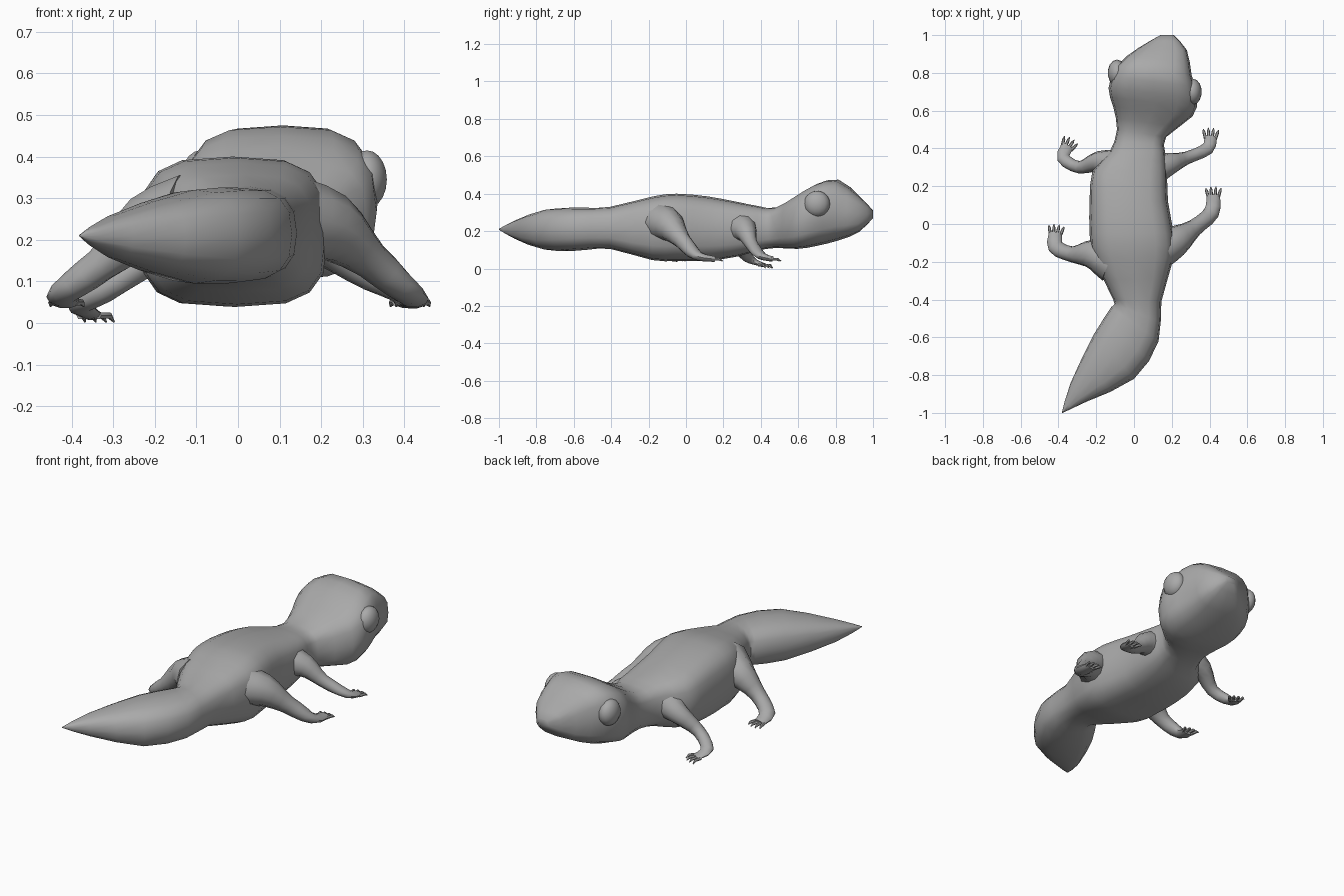
import bpy, bmesh, math
from mathutils import Vector, Matrix

cube = bpy.data.objects.get("Cube")
if cube:
    bpy.data.objects.remove(cube, do_unlink=True)

shade = 0.4
grey = bpy.data.materials.new("plain grey")
grey.use_nodes = True
grey.diffuse_color = (shade, shade, shade, 1)
grey.node_tree.nodes["Principled BSDF"].inputs["Base Color"].default_value = grey.diffuse_color


def finish(bm, name, angle=50):
    """Turn a bmesh into a named, coloured, smooth-shaded object."""
    bmesh.ops.recalc_face_normals(bm, faces=bm.faces)
    mesh = bpy.data.meshes.new(name)
    bm.to_mesh(mesh)
    bm.free()
    mesh.materials.append(grey)
    obj = bpy.data.objects.new(name, mesh)
    bpy.context.collection.objects.link(obj)
    bpy.ops.object.select_all(action='DESELECT')
    obj.select_set(True)
    bpy.context.view_layer.objects.active = obj
    bpy.ops.object.shade_smooth_by_angle(angle=math.radians(angle))


def skin_rings(bm, rings):
    """Bridge rings of points and cap both ends."""
    loops = [[bm.verts.new(point) for point in ring] for ring in rings]
    for first, second in zip(loops, loops[1:]):
        for i in range(len(first)):
            bm.faces.new((first[i - 1], first[i], second[i], second[i - 1]))
    bm.faces.new(loops[0])
    bm.faces.new(loops[-1])


def smooth_rows(rows, steps):
    """Pass a soft curve through rows of measurements."""
    rows = [Vector(row) for row in rows]
    result = []
    for i in range(len(rows) - 1):
        start, end = rows[i], rows[i + 1]
        slope_in = (end - rows[max(i - 1, 0)]) / 2
        slope_out = (rows[min(i + 2, len(rows) - 1)] - start) / 2
        for step in range(steps):
            t = step / steps
            ease = t * t * (3 - 2 * t)
            result.append(start.lerp(end, ease) + slope_in * t * (1 - t) ** 2
                          - slope_out * t * t * (1 - t))
    return result + [rows[-1]]


def section(row, sides=16):
    """Boxy oval ring between two side points and two heights."""
    left, right = Vector((row[0], row[1], 0)), Vector((row[2], row[3], 0))
    low, high = row[4], row[5]
    # The tail is rounder than the trunk and head
    power = 2.6 if row[1] < -0.4 else 3.2
    ring = []
    for i in range(sides):
        turn = math.tau * i / sides
        across, up = (math.copysign(abs(value) ** (2 / power), value)
                      for value in (math.cos(turn), math.sin(turn)))
        point = (left + right) / 2 + (right - left) / 2 * across
        point.z = (low + high) / 2 + (high - low) / 2 * up
        ring.append(point)
    return ring


def tube(bm, rows, flatten_below=0, sides=10):
    """Sweep an oval along x, y, z, radius rows, flattening it near the ground."""
    points = [Vector(row[:3]) for row in rows]
    rings = []
    for i, row in enumerate(rows):
        ahead = points[min(i + 1, len(points) - 1)] - points[max(i - 1, 0)]
        side = ahead.cross(Vector((0, 0, 1))).normalized()
        up = side.cross(ahead.normalized())
        flat = max(0.35, row[2] / flatten_below) if row[2] < flatten_below else 1
        rings.append([points[i] + row[3] * (side * math.cos(turn) + up * flat * math.sin(turn))
                      for turn in (math.tau * k / sides for k in range(sides))])
    skin_rings(bm, rings)


# Body skin stations: left x and y, right x and y, underside, top
tail = [
    (-.382, -1, -.378, -1, .208, .212),
    (-.335, -.84, -.25, -.94, .155, .26),
    (-.21, -.58, 0, -.82, .095, .32),
    (-.12, -.44, .13, -.62, .1, .325),
    (-.11, -.4, .145, -.41, .105, .33),
]
trunk = [
    (-.215, -.18, .21, -.18, .045, .385),
    (-.235, -.05, .21, -.05, .04, .4),
    (-.235, .12, .18, .12, .042, .385),
    (-.22, .28, .175, .28, .065, .355),
    (-.13, .38, .165, .38, .095, .335),
]
head = [
    (-.09, .5, .17, .46, .11, .325),
    (-.11, .62, .31, .57, .105, .39),
    (-.135, .72, .335, .67, .12, .45),
    (-.09, .84, .305, .79, .15, .475),
    (.02, .93, .28, .92, .195, .39),
    (.14, 1, .21, 1, .27, .31),
]
bm = bmesh.new()
skin_rings(bm, [section(row) for row in smooth_rows(tail + trunk + head, 2)])
finish(bm, "body_tail_and_head", 60)

# Eye bulges swelling out of the sides of the head
for name, place in (("left_eye", (.31, .7, .345)), ("right_eye", (-.09, .8, .345))):
    bm = bmesh.new()
    bmesh.ops.create_uvsphere(bm, u_segments=14, v_segments=10, radius=.07,
                              matrix=Matrix.Translation(place) @ Matrix.Diagonal((.7, 1, 1, 1)))
    finish(bm, name)


def leg(name, ground, rows):
    """Leg from hip to foot, with four clawed toes fanned across its end."""
    bm = bmesh.new()
    path = smooth_rows(rows, 3)
    tube(bm, path, ground + .07)
    end = Vector(path[-1][:3])
    forward = end - Vector(path[-3][:3])
    forward.z = 0
    forward.normalize()
    across = Vector((forward.y, -forward.x, 0))
    drop = Vector((0, 0, ground - end.z))
    for k in (-1.5, -.5, .5, 1.5):
        base = end + across * k * .017 - forward * .015
        reach = (forward + across * k * .2) * (.062 - abs(k) * .008)
        toe = [(*base, .009), (*(base + reach * .7), .008), (*(base + reach + drop), .002)]
        tube(bm, [Vector(row) for row in toe], sides=6)
    finish(bm, name)


# Each row is x, y, z and radius
leg("left_hind_leg", .04, [(.12, -.14, .25, .11), (.22, -.09, .23, .085),
                           (.32, -.02, .15, .046), (.41, .06, .07, .042), (.42, .155, .05, .034)])
leg("right_hind_leg", .04, [(-.12, -.2, .25, .11), (-.22, -.16, .23, .08),
                            (-.33, -.16, .14, .042), (-.415, -.12, .075, .042), (-.415, -.045, .05, .034)])
leg("left_front_leg", .04, [(.1, .29, .22, .09), (.19, .32, .2, .06),
                            (.28, .35, .13, .034), (.39, .4, .07, .034), (.405, .465, .05, .032)])
leg("right_front_leg", .002, [(-.1, .31, .22, .09), (-.19, .33, .18, .055),
                              (-.29, .3, .1, .033), (-.375, .35, .045, .034), (-.35, .415, .018, .032)])
